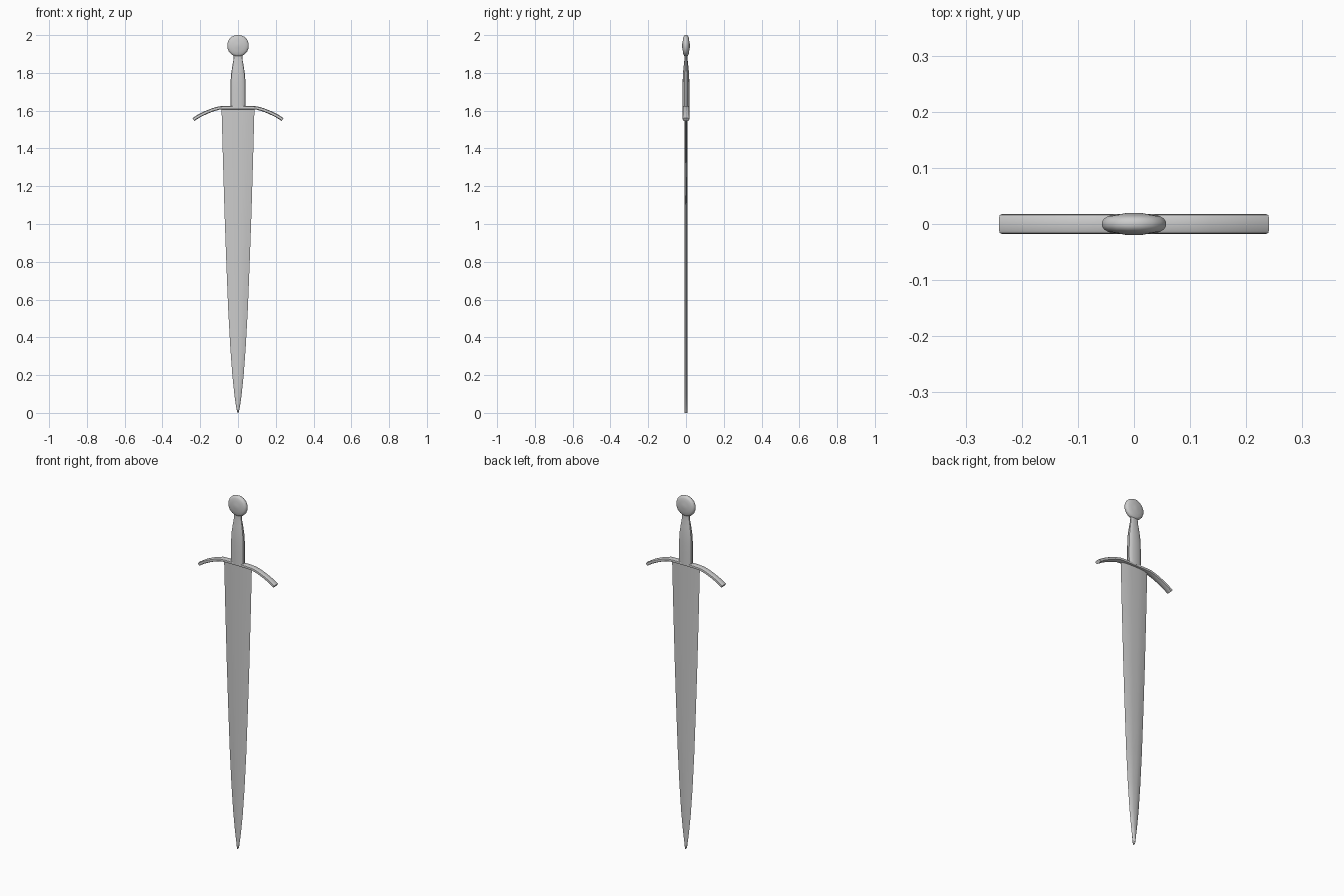
import bpy, bmesh, math
from mathutils import Vector

if "Cube" in bpy.data.objects:
    bpy.data.objects.remove(bpy.data.objects["Cube"])


def finish(name, bm, angle=35):
    bmesh.ops.recalc_face_normals(bm, faces=bm.faces)
    me = bpy.data.meshes.new(name)
    bm.to_mesh(me)
    bm.free()
    ob = bpy.data.objects.new(name, me)
    bpy.context.collection.objects.link(ob)
    bpy.ops.object.select_all(action='DESELECT')
    ob.select_set(True)
    bpy.context.view_layer.objects.active = ob
    bpy.ops.object.shade_smooth_by_angle(angle=math.radians(angle))
    return ob


def loft(name, rings, angle=35):
    """Skin a list of closed point rings and cap both ends."""
    bm = bmesh.new()
    vs = [[bm.verts.new(p) for p in ring] for ring in rings]
    n = len(vs[0])
    for a, b in zip(vs, vs[1:]):
        for i in range(n):
            j = (i + 1) % n
            bm.faces.new((a[i], a[j], b[j], b[i]))
    bm.faces.new(vs[0])
    bm.faces.new(vs[-1])
    return finish(name, bm, angle)


def oval(a, b, n=16, power=1.0):
    pts = []
    for i in range(n):
        t = math.tau * i / n
        c, s = math.cos(t), math.sin(t)
        pts.append((math.copysign(abs(c) ** power, c) * a,
                    math.copysign(abs(s) ** power, s) * b))
    return pts


# Blade: flattened lens section tapering to the tip
blade = [(0.0, .003), (.02, .008), (.05, .013), (.1, .0195), (.2, .030), (.35, .041),
         (.55, .052), (.8, .062), (1.05, .071), (1.35, .080), (1.612, .087)]
section = [(1, 0), (.6, .8), (.25, 1), (-.25, 1), (-.6, .8),
           (-1, 0), (-.6, -.8), (-.25, -1), (.25, -1), (.6, -.8)]
loft("blade", [[(x * w, y * .0075, z) for x, y in section] for z, w in blade])

# Crossguard: rounded bar swept along a drooping path
half = [(.236, 1.553), (.205, 1.573), (.17, 1.590), (.135, 1.604), (.10, 1.614), (.06, 1.616)]
path = [Vector((-x, 0, z)) for x, z in half] + [Vector((x, 0, z)) for x, z in reversed(half)]
rings = []
for i, p in enumerate(path):
    d = (path[min(i + 1, len(path) - 1)] - path[max(i - 1, 0)]).normalized()
    up = Vector((-d.z, 0, d.x))
    rings.append([p + up * u + Vector((0, v, 0)) for u, v in oval(.009, .0175, 12, .6)])
loft("crossguard", rings, 40)

# Grip: swelling oval handle narrowing to the neck
grip = [(1.615, .040, .018), (1.68, .041, .018), (1.74, .040, .018), (1.79, .037, .0165),
        (1.83, .031, .013), (1.865, .025, .009), (1.885, .023, .008), (1.91, .025, .008)]
loft("grip", [[(x, y, z) for x, y in oval(a, b, 16, .85)] for z, a, b in grip])

# Pommel: domed disc turned about the y axis
disc = [(.012, -.020), (.030, -.0165), (.046, -.0145), (.054, -.010), (.058, -.004)]
disc += [(r, -y) for r, y in reversed(disc)]
rings = []
for r, y in disc:
    rings.append([(r * math.cos(t), y, min(1.944 + r * math.sin(t), 2.0))
                  for t in [math.tau * (k + .5) / 16 for k in range(16)]])
loft("pommel", rings, 40)
